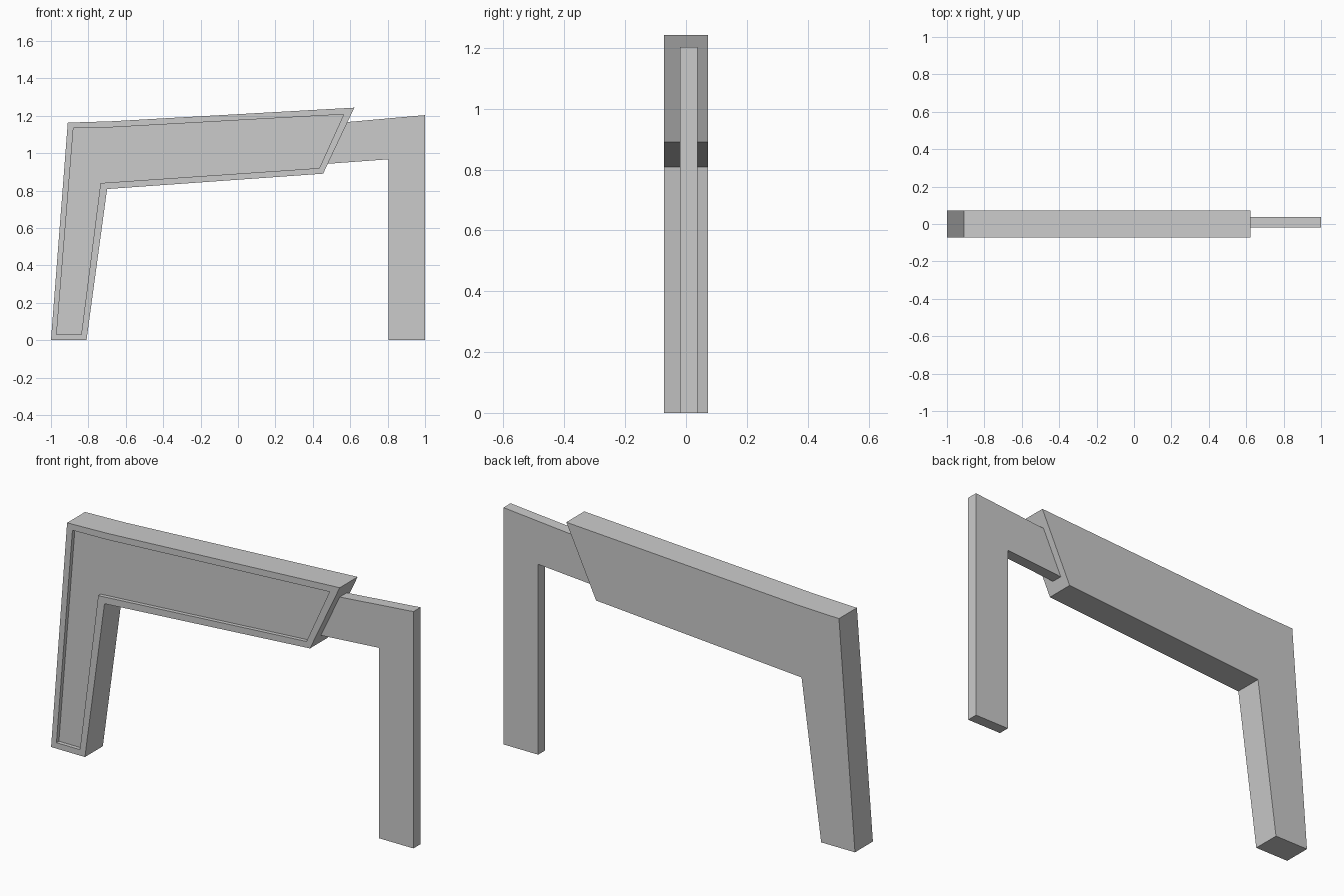
import bpy
import bmesh

cube = bpy.data.objects.get("Cube")
if cube:
    bpy.data.objects.remove(cube, do_unlink=True)

grey = bpy.data.materials.new("plain grey")
grey.use_nodes = True
colour = (0.6, 0.6, 0.6, 1)
grey.diffuse_color = colour
grey.node_tree.nodes["Principled BSDF"].inputs["Base Color"].default_value = colour


def ring(bm, profile, y):
    return [bm.verts.new((x, y, z)) for x, z in profile]


def bridge(bm, a, b):
    n = len(a)
    for i in range(n):
        j = (i + 1) % n
        bm.faces.new((a[i], a[j], b[j], b[i]))


def build(name, profile, front, back, inner=None, depth=0.0):
    """Extrude a side profile in y, optionally with a recessed front panel."""
    bm = bmesh.new()
    rings = [ring(bm, profile, back), ring(bm, profile, front)]
    if inner:
        rings += [ring(bm, inner, front), ring(bm, inner, front + depth)]
    for a, b in zip(rings, rings[1:]):
        bridge(bm, a, b)
    bm.faces.new(rings[0])
    bm.faces.new(rings[-1])
    bmesh.ops.recalc_face_normals(bm, faces=bm.faces)
    mesh = bpy.data.meshes.new(name)
    bm.to_mesh(mesh)
    bm.free()
    mesh.materials.append(grey)
    obj = bpy.data.objects.new(name, mesh)
    bpy.context.collection.objects.link(obj)
    return obj


# Thick sleeve: leaning leg and sloping arm, with a sunken front panel
sleeve = [(-1, 0), (-0.81, 0), (-0.7, 0.808), (0.455, 0.89),
          (0.622, 1.243), (-0.68, 1.17), (-0.91, 1.163)]
panel = [(-0.97, 0.03), (-0.838, 0.03), (-0.735, 0.84), (0.435, 0.92),
         (0.565, 1.207), (-0.69, 1.137), (-0.88, 1.133)]
build("sleeve_leg_and_arm", sleeve, -0.072, 0.072, panel, 0.02)

# Thin upright leg whose arm slides into the sleeve
insert = [(0.805, 0), (1, 0), (1, 1.203), (0.55, 1.163), (0.44, 0.94), (0.805, 0.967)]
build("insert_leg_and_arm", insert, -0.02, 0.037)
